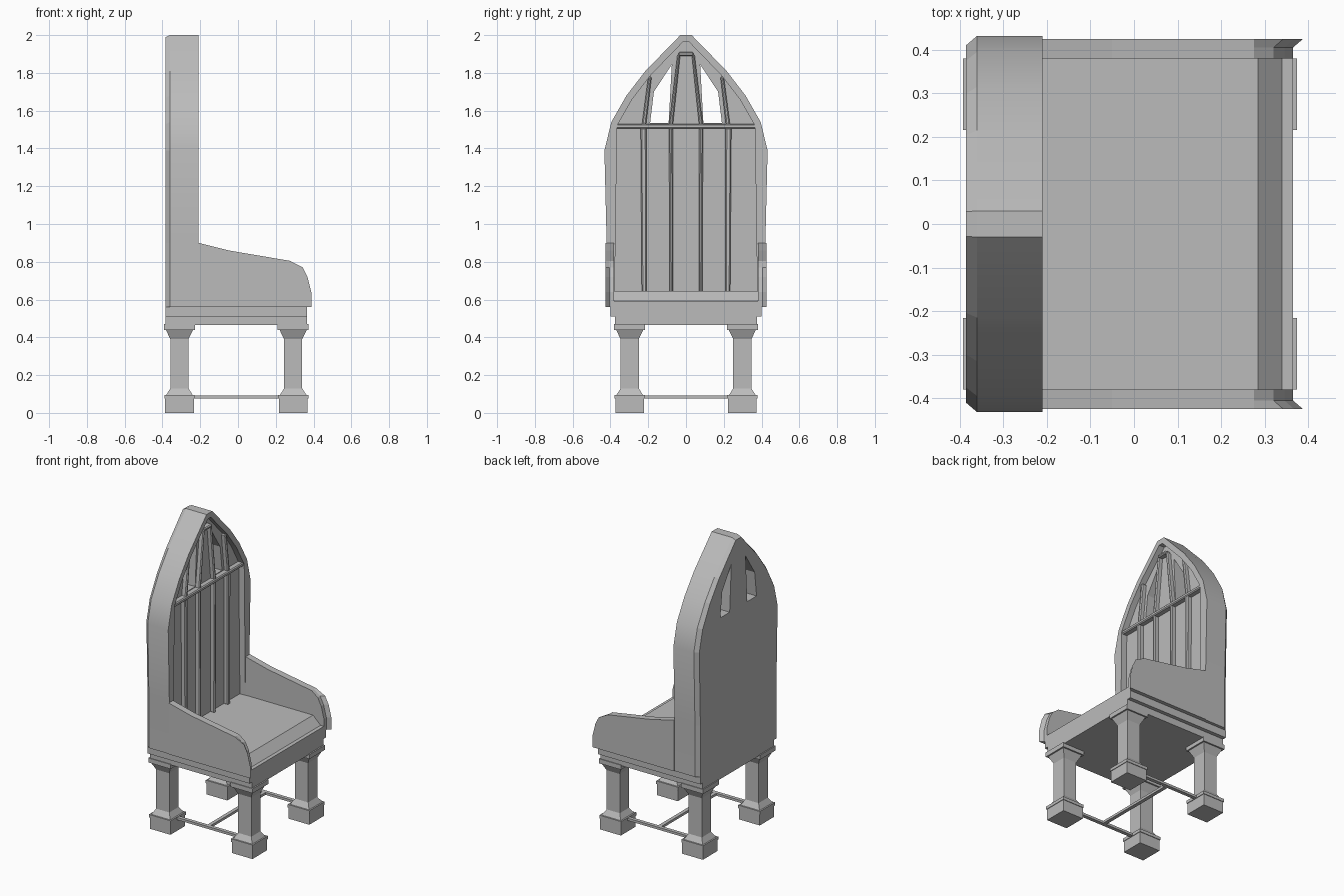
import bpy, bmesh

cube = bpy.data.objects.get("Cube")
if cube:
    bpy.data.objects.remove(cube, do_unlink=True)

GREY = bpy.data.materials.new("plain_grey")
GREY.use_nodes = True
GREY.diffuse_color = (0.5, 0.5, 0.5, 1)
GREY.node_tree.nodes["Principled BSDF"].inputs["Base Color"].default_value = GREY.diffuse_color


def finish(name, bm):
    bmesh.ops.recalc_face_normals(bm, faces=bm.faces)
    mesh = bpy.data.meshes.new(name)
    bm.to_mesh(mesh)
    bm.free()
    obj = bpy.data.objects.new(name, mesh)
    obj.data.materials.append(GREY)
    bpy.context.collection.objects.link(obj)
    return obj


def box(name, x, y, z):
    bm = bmesh.new()
    bmesh.ops.create_cube(bm, size=1)
    for v in bm.verts:
        v.co = [lo + (c + 0.5) * (hi - lo) for c, (lo, hi) in zip(v.co, (x, y, z))]
    return finish(name, bm)


def prism(name, loops, start, end, axis="x"):
    """Extrude a flat outline (first loop) with holes (other loops) along x or y."""
    bm = bmesh.new()
    for loop in loops:
        vs = [bm.verts.new((start, a, b) if axis == "x" else (a, start, b)) for a, b in loop]
        for i, v in enumerate(vs):
            bm.edges.new((vs[i - 1], v))
    bmesh.ops.triangle_fill(bm, edges=bm.edges[:], use_beauty=True)
    bmesh.ops.dissolve_limit(bm, angle_limit=0.01, verts=[], edges=bm.edges[:])
    out = bmesh.ops.extrude_face_region(bm, geom=bm.faces[:])
    for v in out["geom"]:
        if isinstance(v, bmesh.types.BMVert):
            setattr(v.co, axis, end)
    return finish(name, bm)


def mirrored(half):
    return half + [(-y, z) for y, z in reversed(half)]


def smooth(obj):
    bpy.ops.object.select_all(action="DESELECT")
    obj.select_set(True)
    bpy.context.view_layer.objects.active = obj
    bpy.ops.object.shade_smooth_by_angle(angle=0.5)


# Pointed back: outer rim, recessed panel and chamfered rear plate
outer = mirrored([(0.42, 0.56), (0.42, 0.9), (0.432, 1.39), (0.395, 1.54),
                  (0.315, 1.68), (0.215, 1.81), (0.03, 2.0)])
inner = mirrored([(0.378, 0.58), (0.365, 1.52), (0.285, 1.66), (0.185, 1.79), (0.015, 1.965)])
window = [(0.092, 1.535), (0.19, 1.535), (0.17, 1.7), (0.075, 1.845)]
windows = [window, [(-y, z) for y, z in window]]
smooth(prism("back_rim", [outer, inner], -0.36, -0.21))
prism("back_panel", [inner] + windows, -0.36, -0.25)
plate = prism("back_rear_plate", [outer] + windows, -0.36, -0.385)
for v in plate.data.vertices:
    if v.co.x < -0.38 and (abs(v.co.y) > 0.2 or v.co.z > 1.9):
        v.co.y *= 0.95
        v.co.z -= 0.012 if v.co.z > 1.5 else 0

# Raised ribs and rail on the front of the back
ribs = []
for side, label in ((1, "left"), (-1, "right")):
    shapes = {
        "inner_lower_rib": [(0.068, 0.64), (0.086, 0.64), (0.09, 1.51), (0.07, 1.51)],
        "outer_lower_rib": [(0.208, 0.64), (0.234, 0.64), (0.24, 1.51), (0.21, 1.51)],
        "inner_upper_rib": [(0.07, 1.52), (0.09, 1.52), (0.045, 1.9), (0.03, 1.9)],
        "outer_upper_rib": [(0.212, 1.52), (0.234, 1.52), (0.2, 1.78), (0.182, 1.78)],
    }
    for part, pts in shapes.items():
        ribs.append(prism(label + "_" + part, [[(side * y, z) for y, z in pts]], -0.26, -0.22))
ribs.append(box("back_rail", (-0.26, -0.215), (-0.37, 0.37), (1.505, 1.53)))
ribs.append(box("peak_rail", (-0.26, -0.215), (-0.04, 0.04), (1.89, 1.91)))
for rib in ribs:
    bevel = rib.modifiers.new("soft_edge", "BEVEL")
    bevel.width, bevel.segments = 0.006, 1

# Side arms with a front edge that flares outward
arm = [(-0.21, 0.56), (-0.21, 0.9), (-0.05, 0.86), (0.275, 0.805),
       (0.32, 0.77), (0.345, 0.72), (0.365, 0.64), (0.365, 0.56)]
for side, label in ((1, "left"), (-1, "right")):
    prism(label + "_arm", [arm], side * 0.38, side * 0.405, "y")
    flare = prism(label + "_arm_flare", [arm], side * 0.405, side * 0.425, "y")
    for v in flare.data.vertices:
        if abs(v.co.y) > 0.415 and v.co.x > 0.3:
            v.co.x += 0.023

# Cushion and stepped base
cushion = [(-0.26, 0.56), (-0.26, 0.645), (0.285, 0.645), (0.34, 0.592), (0.365, 0.592), (0.365, 0.56)]
prism("seat_cushion", [cushion], -0.38, 0.38, "y")
box("base_upper", (-0.385, 0.365), (-0.4, 0.4), (0.51, 0.56))
box("base_lower", (-0.385, 0.365), (-0.375, 0.375), (0.465, 0.51))

# Square turned legs
leg = [(0.076, 0), (0.076, 0.075), (0.08, 0.075), (0.08, 0.095), (0.07, 0.095),
       (0.048, 0.13), (0.048, 0.39), (0.072, 0.44), (0.082, 0.44), (0.082, 0.47)]
for cx, end in ((0.292, "front"), (-0.31, "back")):
    for cy, label in ((0.298, "left"), (-0.298, "right")):
        bm = bmesh.new()
        rings = [[bm.verts.new((cx + sx * r, cy + sy * r, z))
                  for sx, sy in ((-1, -1), (1, -1), (1, 1), (-1, 1))] for r, z in leg]
        for low, high in zip(rings, rings[1:]):
            for i in range(4):
                bm.faces.new((low[i - 1], low[i], high[i], high[i - 1]))
        bm.faces.new(rings[0])
        bm.faces.new(rings[-1])
        finish(label + "_" + end + "_leg", bm)

# Stretcher bars joining the feet
for y, label in ((0.298, "left"), (-0.298, "right")):
    box(label + "_stretcher", (-0.31, 0.292), (y - 0.012, y + 0.012), (0.076, 0.092))
box("cross_stretcher", (-0.022, 0.002), (-0.298, 0.298), (0.076, 0.092))
